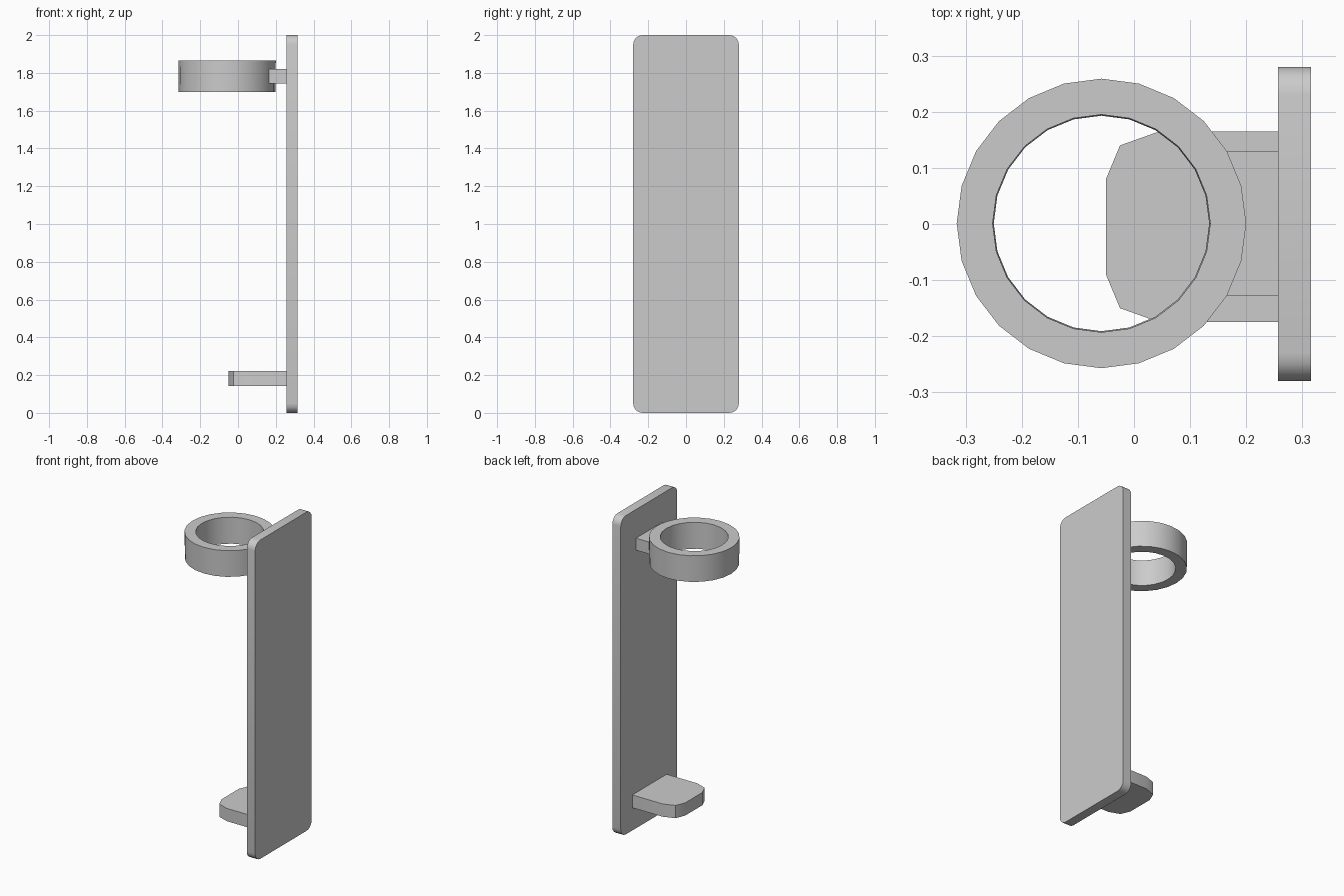
import bpy, bmesh, math
from mathutils import Matrix

if "Cube" in bpy.data.objects:
    bpy.data.objects.remove(bpy.data.objects["Cube"])


def finish(name, bm):
    bmesh.ops.recalc_face_normals(bm, faces=bm.faces)
    mesh = bpy.data.meshes.new(name)
    bm.to_mesh(mesh)
    bm.free()
    obj = bpy.data.objects.new(name, mesh)
    bpy.context.collection.objects.link(obj)
    bpy.ops.object.select_all(action='DESELECT')
    obj.select_set(True)
    bpy.context.view_layer.objects.active = obj
    bpy.ops.object.shade_smooth_by_angle(angle=math.radians(30))
    return obj


def box(bm, x0, x1, y0, y1, z0, z1):
    m = (Matrix.Translation(((x0 + x1) / 2, (y0 + y1) / 2, (z0 + z1) / 2))
         @ Matrix.Diagonal((x1 - x0, y1 - y0, z1 - z0, 1)))
    bmesh.ops.create_cube(bm, size=1, matrix=m)


def prism(name, pts, z0, z1):
    bm = bmesh.new()
    low = [bm.verts.new((x, y, z0)) for x, y in pts]
    high = [bm.verts.new((x, y, z1)) for x, y in pts]
    bm.faces.new(low)
    bm.faces.new(high)
    n = len(pts)
    for i in range(n):
        j = (i + 1) % n
        bm.faces.new((low[i], low[j], high[j], high[i]))
    return finish(name, bm)


# Back plate with rounded corners
bm = bmesh.new()
box(bm, 0.257, 0.315, -0.28, 0.28, 0, 2)
corners = [e for e in bm.edges
           if abs(e.verts[0].co.x - e.verts[1].co.x) > 0.01]
bmesh.ops.bevel(bm, geom=corners, offset=0.05, segments=4, profile=0.5,
                affect='EDGES')
finish("back_plate", bm)

# Holding ring, very slightly tapered towards the bottom
CX, CY, SIDES = -0.058, 0.001, 24
bm = bmesh.new()
profile = [(0.258, 1.865), (0.194, 1.865), (0.192, 1.70), (0.256, 1.70)]
loops = []
for r, z in profile:
    loops.append([bm.verts.new((CX + r * math.cos(a), CY + r * math.sin(a), z))
                  for a in (2 * math.pi * i / SIDES for i in range(SIDES))])
for k in range(4):
    a, b = loops[k], loops[(k + 1) % 4]
    for i in range(SIDES):
        j = (i + 1) % SIDES
        bm.faces.new((a[i], a[j], b[j], b[i]))
finish("holding_ring", bm)

# Bracket that follows the ring's outer facets and meets the plate
arc = [(CX + 0.256 * math.cos(math.radians(d)),
        CY + 0.256 * math.sin(math.radians(d))) for d in (30, 15, 0, -15, -30)]
prism("ring_bracket", arc + [(0.257, CY - 0.128), (0.257, CY + 0.128)],
      1.745, 1.82)

# Lower support shelf with clipped front corners
half = [(0.257, 0.17), (0.045, 0.17), (-0.025, 0.145), (-0.05, 0.085)]
outline = [(x, y - 0.005) for x, y in half]
outline += [(x, -y - 0.005) for x, y in reversed(half)]
prism("support_shelf", outline, 0.143, 0.223)
